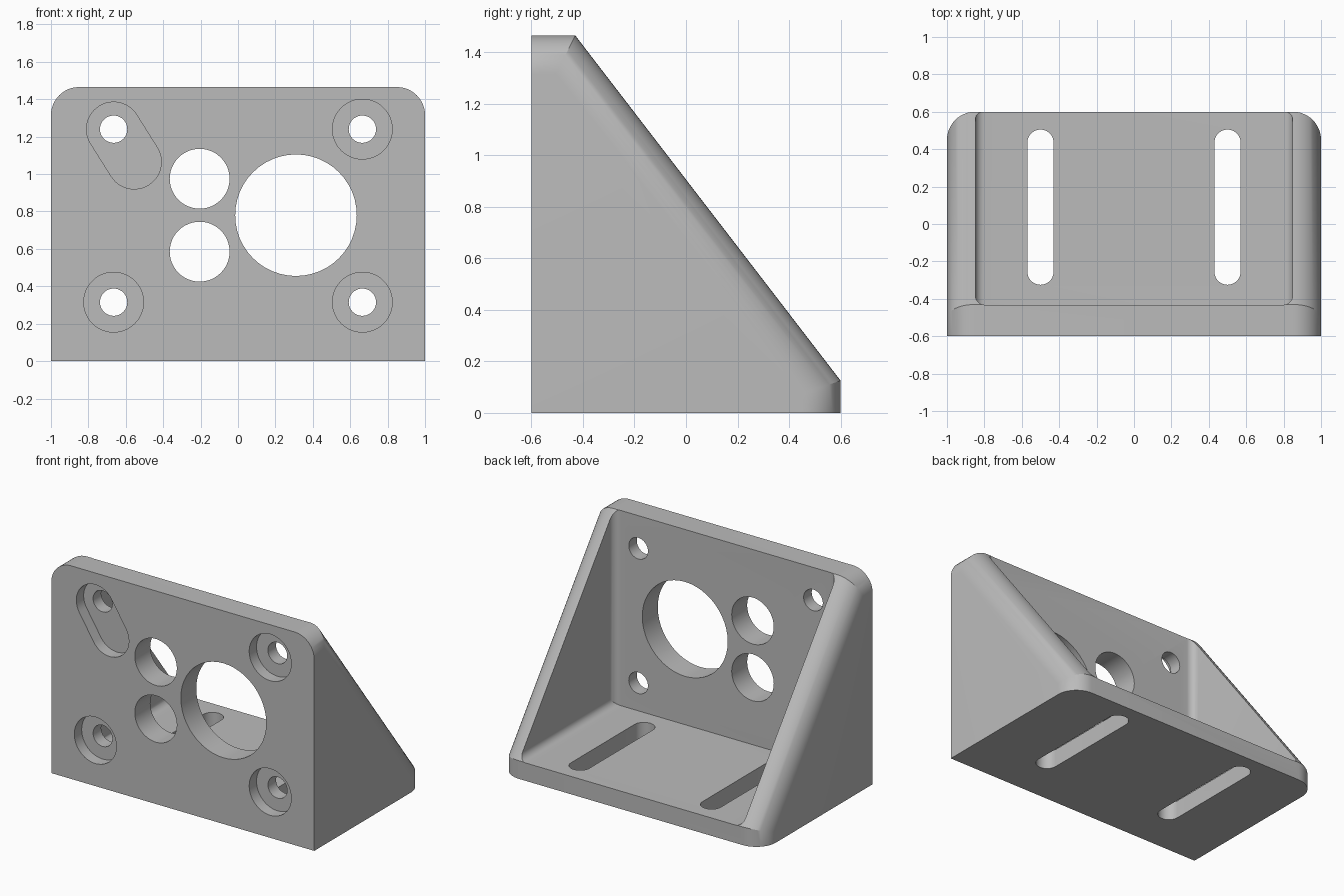
import bpy, bmesh, math
from mathutils import Vector

cube = bpy.data.objects.get("Cube")
if cube:
    bpy.data.objects.remove(cube, do_unlink=True)

grey = bpy.data.materials.new("plain grey")
grey.use_nodes = True
colour = (0.5, 0.5, 0.5, 1)
grey.diffuse_color = colour
grey.node_tree.nodes["Principled BSDF"].inputs["Base Color"].default_value = colour


def prism(name, points, along, bevel_test=None, radius=0, segments=10):
    """Extrude a closed outline and round the edges picked by bevel_test."""
    bm = bmesh.new()
    face = bm.faces.new([bm.verts.new(p) for p in points])
    top = bmesh.ops.extrude_face_region(bm, geom=[face])["geom"]
    bmesh.ops.translate(bm, vec=Vector(along),
                        verts=[v for v in top if isinstance(v, bmesh.types.BMVert)])
    bmesh.ops.recalc_face_normals(bm, faces=bm.faces)
    if bevel_test:
        edges = [e for e in bm.edges if bevel_test(*[v.co for v in e.verts])]
        bmesh.ops.bevel(bm, geom=edges, offset=radius, offset_type='OFFSET',
                        segments=segments, profile=0.5, affect='EDGES', clamp_overlap=False)
        bmesh.ops.recalc_face_normals(bm, faces=bm.faces)
    mesh = bpy.data.meshes.new(name)
    bm.to_mesh(mesh)
    bm.free()
    mesh.materials.append(grey)
    obj = bpy.data.objects.new(name, mesh)
    bpy.context.collection.objects.link(obj)
    return obj


def capsule(start, end, radius, steps=24):
    """Outline of a round-ended slot, or of a circle when both ends agree."""
    a, b = Vector(start), Vector(end)
    heading = math.atan2(b.y - a.y, b.x - a.x)
    round_hole = (b - a).length < 0.001
    outline = []
    for centre, turn in ((b, -math.pi / 2), (a, math.pi / 2)):
        for i in range(steps + (0 if round_hole else 1)):
            t = heading + turn + math.pi * i / steps
            outline.append(centre + radius * Vector((math.cos(t), math.sin(t))))
    return outline


def cut(body, cutter):
    mod = body.modifiers.new(cutter.name, 'BOOLEAN')
    mod.operation, mod.solver, mod.object = 'DIFFERENCE', 'EXACT', cutter
    bpy.context.view_layer.objects.active = body
    bpy.ops.object.modifier_apply(modifier=mod.name)
    bpy.data.objects.remove(cutter, do_unlink=True)


def cut_front(body, start, end, radius, depth):
    outline = [(p.x, -0.7, p.y) for p in capsule(start, end, radius)]
    cut(body, prism("front_cutter", outline, (0, depth + 0.1, 0)))


FRONT, BACK, FLOOR, TOP, WALL = -0.6, 0.6, 0.125, 1.465, -0.43

# Wedge-shaped body, rounded along both upper side rims
side = [(FRONT, 0), (BACK, 0), (BACK, FLOOR), (WALL, TOP), (FRONT, TOP)]


def on_rim(a, b):
    same_side = abs(a.x - b.x) < 0.001
    on_front = max(a.y, b.y) < FRONT + 0.001
    on_bottom = max(a.z, b.z) < 0.001
    return same_side and not on_front and not on_bottom


bracket = prism("bracket", [(-1, y, z) for y, z in side], (2, 0, 0), on_rim, 0.15, 12)

# Open pocket between the side walls, with filleted inner corners
pocket = [(WALL - 0.002, FLOOR - 0.002), (1.5, FLOOR - 0.002), (1.5, 2), (WALL - 0.002, 2)]
cut(bracket, prism("pocket_cutter", [(-0.848, y, z) for y, z in pocket], (1.696, 0, 0),
                   lambda a, b: abs(a.x - b.x) < 0.001, 0.05, 8))

# Large bore and two medium bores
for x, z, r in ((0.31, 0.78, 0.325), (-0.205, 0.975, 0.16), (-0.205, 0.585, 0.16)):
    cut_front(bracket, (x, z), (x, z), r, 0.3)

# Corner screw holes with recesses; the upper one on the right is a slanted slot
for x in (-0.665, 0.665):
    for z in (0.315, 1.24):
        slanted = x < 0 and z > 1
        end = (-0.555, 1.065) if slanted else (x, z)
        cut_front(bracket, (x, z), end, 0.145 if slanted else 0.16, 0.08)
        cut_front(bracket, (x, z), (x, z), 0.073, 0.3)

# Long mounting slots in the base
for x in (-0.5, 0.5):
    outline = [(p.x, p.y, -0.1) for p in capsule((x, -0.255), (x, 0.435), 0.07)]
    cut(bracket, prism("base_slot_cutter", outline, (0, 0, 0.35)))

# Smooth curves, crisp edges
bpy.ops.object.select_all(action='DESELECT')
bracket.select_set(True)
bpy.context.view_layer.objects.active = bracket
bpy.ops.object.shade_smooth_by_angle(angle=math.radians(25))
